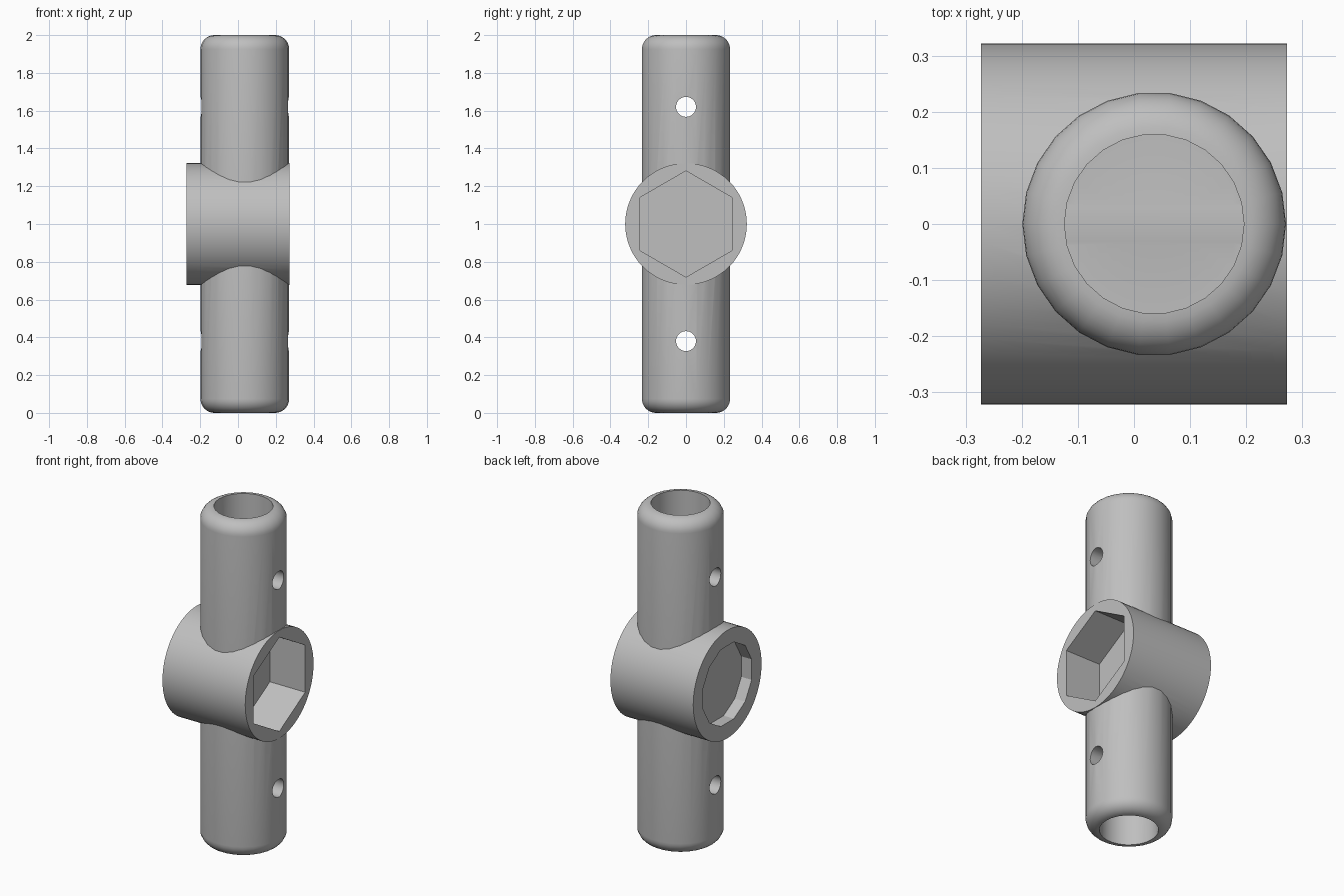
import bpy, bmesh, math
from mathutils import Matrix, Vector

cube = bpy.data.objects.get("Cube")
if cube:
    bpy.data.objects.remove(cube)

grey = bpy.data.materials.new("plain grey")
grey.use_nodes = True
colour = (0.52, 0.52, 0.52, 1)
grey.diffuse_color = colour
grey.node_tree.nodes["Principled BSDF"].inputs["Base Color"].default_value = colour

MID = 1.0           # height of the hub axis
TUBE_X = 0.036      # tube axis is offset from the hub centre
TUBE_R, BORE_R = 0.235, 0.16
HUB_R, HUB_HALF = 0.322, 0.273


def add_object(name, bm):
    bmesh.ops.recalc_face_normals(bm, faces=bm.faces)
    mesh = bpy.data.meshes.new(name)
    bm.to_mesh(mesh)
    bm.free()
    mesh.materials.append(grey)
    obj = bpy.data.objects.new(name, mesh)
    bpy.context.collection.objects.link(obj)
    return obj


def x_prism(name, radius, x0, x1, z, sides, turn=0.0):
    """Closed prism lying along x, with one corner up when turn is 0."""
    bm = bmesh.new()
    matrix = (Matrix.Translation(((x0 + x1) / 2, 0, z))
              @ Matrix.Rotation(turn, 4, 'X') @ Matrix.Rotation(math.pi / 2, 4, 'Y'))
    bmesh.ops.create_cone(bm, cap_ends=True, segments=sides, radius1=radius,
                          radius2=radius, depth=x1 - x0, matrix=matrix)
    # put a corner exactly at the top of the ring
    v = bm.verts[:][0].co
    angle = math.atan2(v.y, v.z - z)
    bmesh.ops.rotate(bm, verts=bm.verts, cent=(0, 0, z),
                     matrix=Matrix.Rotation(angle + turn, 3, 'X'))
    return add_object(name, bm)


def combine(target, other, operation):
    mod = target.modifiers.new(operation.lower(), 'BOOLEAN')
    mod.object, mod.operation, mod.solver = other, operation, 'EXACT'
    bpy.ops.object.select_all(action='DESELECT')
    bpy.context.view_layer.objects.active = target
    target.select_set(True)
    bpy.ops.object.modifier_apply(modifier=mod.name)
    bpy.data.objects.remove(other)


# Twin tubes with rounded lips and blind bores, turned from one profile
fillet = TUBE_R - BORE_R
upper = [(0, 0.32), (BORE_R, 0.32)]
for i in range(9):
    a = math.pi / 2 * (1 - i / 8)
    upper.append((BORE_R + fillet * math.cos(a), 1 - fillet + fillet * math.sin(a)))
profile = upper + [(r, -h) for r, h in reversed(upper)]
bm = bmesh.new()
verts = [bm.verts.new((TUBE_X + r, 0, MID + h)) for r, h in profile]
edges = [bm.edges.new(pair) for pair in zip(verts, verts[1:])]
bmesh.ops.spin(bm, geom=verts + edges, cent=(TUBE_X, 0, 0), axis=(0, 0, 1),
               angle=math.tau, steps=26, use_merge=True)
bmesh.ops.remove_doubles(bm, verts=bm.verts, dist=0.0005)
connector = add_object("tube_connector", bm)

# Cross hub
hub = x_prism("hub", HUB_R, -HUB_HALF, HUB_HALF, MID, 64)
combine(connector, hub, 'UNION')

# Deep hexagonal socket on one side, shallow round recess on the other
combine(connector, x_prism("hex_socket", 0.281, 0.04, 0.4, MID, 6), 'DIFFERENCE')
combine(connector, x_prism("round_recess", 0.237, -0.4, -0.205, MID, 12, math.pi / 12),
        'DIFFERENCE')

# Pin holes through both tubes
for side in (-1, 1):
    pin = x_prism("pin_hole", 0.053, -0.4, 0.5, MID + side * 0.62, 24)
    combine(connector, pin, 'DIFFERENCE')

bpy.ops.object.select_all(action='DESELECT')
bpy.context.view_layer.objects.active = connector
connector.select_set(True)
bpy.ops.object.shade_smooth_by_angle(angle=math.radians(28))
